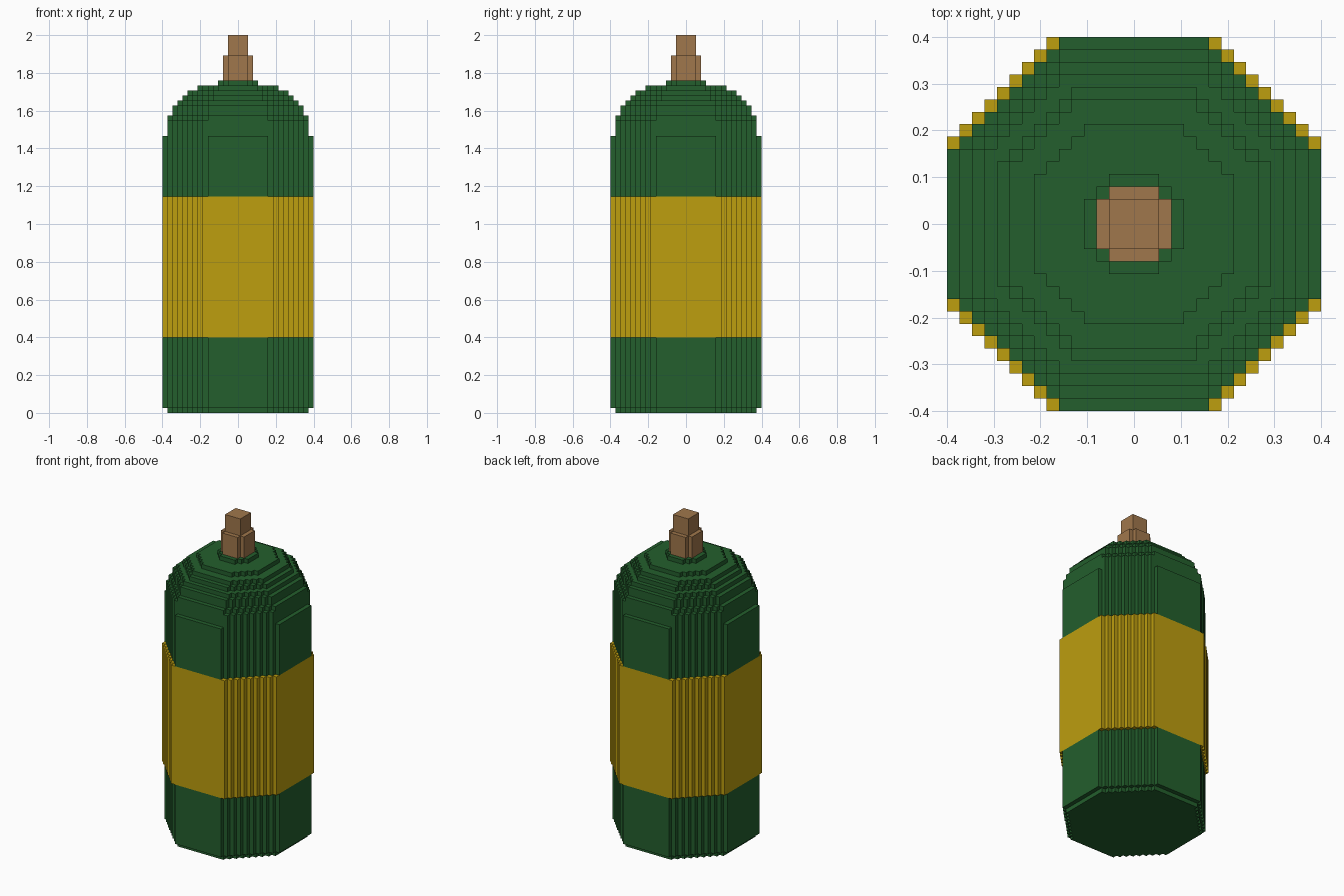
import bpy, bmesh

if "Cube" in bpy.data.objects:
    bpy.data.objects.remove(bpy.data.objects["Cube"])

U = 2 / 75  # one block; all sizes below are counted in blocks


def material(name, rgb):
    m = bpy.data.materials.new(name)
    m.diffuse_color = (*rgb, 1)
    m.use_nodes = True
    m.node_tree.nodes["Principled BSDF"].inputs["Base Color"].default_value = m.diffuse_color
    return m


GREEN = material("bottle green", (0.017, 0.114, 0.026))
YELLOW = material("label yellow", (0.509, 0.342, 0.0045))
BROWN = material("cork brown", (0.352, 0.185, 0.072))


def outline(a, s):
    """Octagon with stepped corners: half width a, diagonal limit x + y = s."""
    quarter = []
    for i in range(a, s - a - 1, -1):
        quarter.append((i, s - i))
        if i > s - a:
            quarter.append((i - 1, s - i))
    points = []
    for _ in range(4):
        points += quarter
        quarter = [(-y, x) for x, y in quarter]
    return points


def stack(name, mat, z, tiers):
    """Stack stepped prisms from height z; each tier is (top, a, s)."""
    bm = bmesh.new()
    previous = (0, 0)
    for top, a, s in tiers:
        pts = outline(a, s)
        low = [bm.verts.new((x * U, y * U, z * U)) for x, y in pts]
        high = [bm.verts.new((x * U, y * U, top * U)) for x, y in pts]
        n = len(pts)
        for i in range(n):
            j = (i + 1) % n
            bm.faces.new((low[i], low[j], high[j], high[i]))
        bm.faces.new(high)
        if (a, s) > previous:  # underside shows only where the shape widens
            bm.faces.new(low[::-1])
        previous, z = (a, s), top
    mesh = bpy.data.meshes.new(name)
    bm.to_mesh(mesh)
    bm.free()
    mesh.materials.append(mat)
    obj = bpy.data.objects.new(name, mesh)
    bpy.context.collection.objects.link(obj)
    return obj


# Lower glass body with a slightly narrower foot
stack("lower_body", GREEN, 0, [(1, 14, 20), (15, 15, 21)])

# Label band
stack("label_band", YELLOW, 15, [(43, 15, 22)])

# Upper body and stepped domed shoulder
stack("upper_body", GREEN, 43, [
    (55, 15, 21), (58, 14, 21), (59, 14, 20), (61, 13, 19), (62, 12, 18),
    (63, 11, 16), (64, 10, 15), (65, 8, 12), (66, 4, 6)])

# Cork stopper
stack("stopper", BROWN, 66, [(71, 3, 5), (75, 2, 4)])
